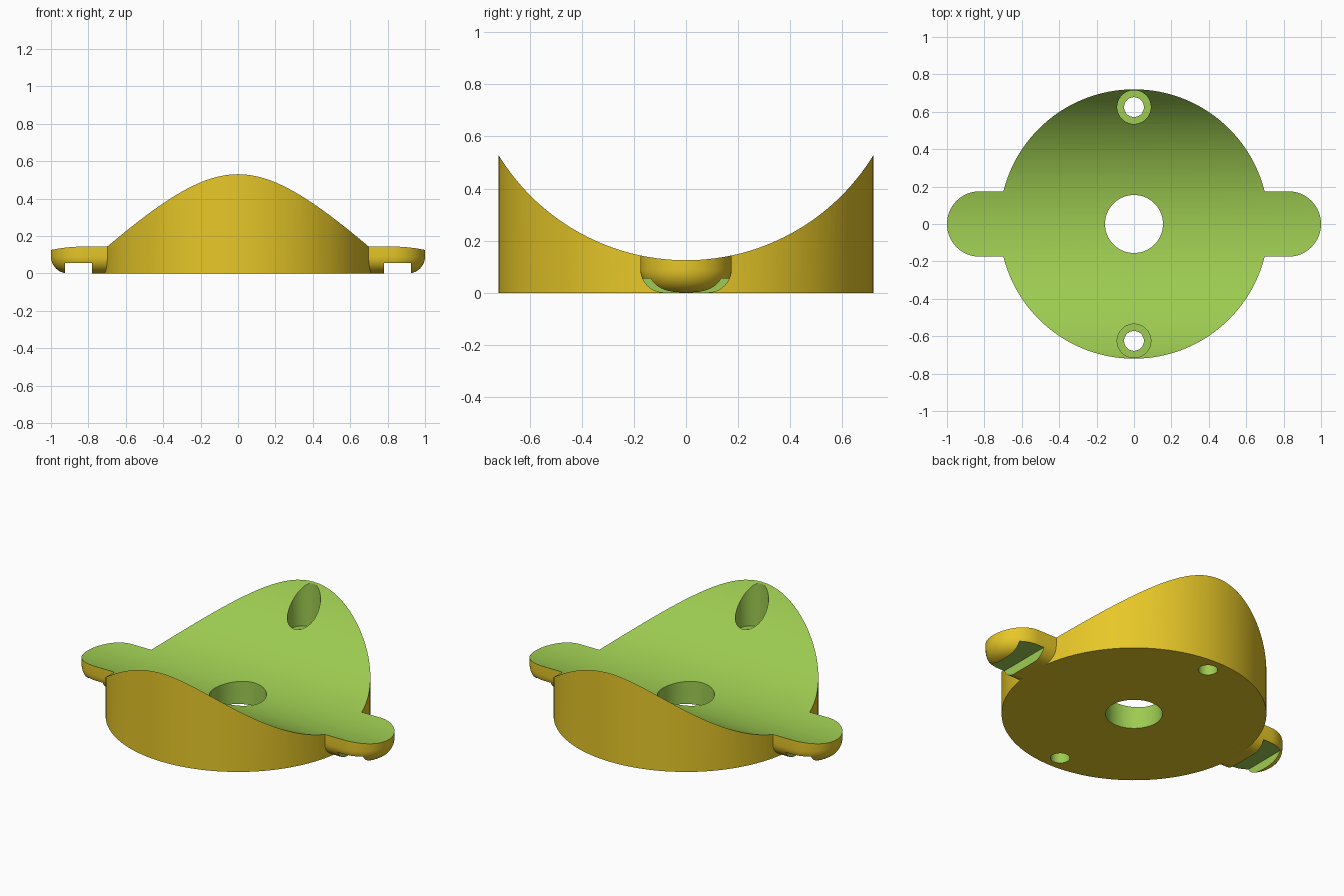
import bpy
import bmesh
import math
from mathutils import Matrix

default = bpy.data.objects.get("Cube")
if default:
    bpy.data.objects.remove(default, do_unlink=True)


def material(name, colour):
    mat = bpy.data.materials.new(name)
    mat.use_nodes = True
    mat.diffuse_color = colour
    mat.node_tree.nodes["Principled BSDF"].inputs["Base Color"].default_value = colour
    return mat


OUTER, CUT = 0, 1
MATERIALS = [material("golden yellow", (0.947, 0.680, 0.025, 1)),
             material("leaf green", (0.337, 0.597, 0.082, 1))]


def add_object(name, bm, slot):
    bmesh.ops.recalc_face_normals(bm, faces=bm.faces)
    for face in bm.faces:
        face.material_index = slot
    mesh = bpy.data.meshes.new(name)
    bm.to_mesh(mesh)
    bm.free()
    for mat in MATERIALS:
        mesh.materials.append(mat)
    obj = bpy.data.objects.new(name, mesh)
    bpy.context.collection.objects.link(obj)
    return obj


def cylinder(name, radius, low, high, x=0, y=0, sides=96, slot=CUT):
    bm = bmesh.new()
    bmesh.ops.create_cone(bm, cap_ends=True, segments=sides, radius1=radius,
                          radius2=radius, depth=high - low,
                          matrix=Matrix.Translation((x, y, (low + high) / 2)))
    return add_object(name, bm, slot)


def ear(name, side):
    """Round-ended tab with a filleted underside, lofted from stacked outlines."""
    half, fillet, centre, steps, rounds = 0.175, 0.09, 0.825, 32, 10
    layers = []
    for i in range(rounds + 1):
        a = math.pi / 2 * i / rounds
        layers.append((half - fillet * (1 - math.sin(a)), fillet * (1 - math.cos(a))))
    layers.append((half, 0.3))
    bm = bmesh.new()
    rings = []
    for r, z in layers:
        outline = [(0.5, -r)]
        for k in range(steps + 1):
            a = math.pi * (k / steps - 0.5)
            outline.append((centre + r * math.cos(a), r * math.sin(a)))
        outline.append((0.5, r))
        rings.append([bm.verts.new((side * x, y, z)) for x, y in outline])
    for low, high in zip(rings, rings[1:]):
        for k in range(len(low)):
            n = (k + 1) % len(low)
            bm.faces.new((low[k], low[n], high[n], high[k]))
    bm.faces.new(rings[0])
    bm.faces.new(rings[-1])
    return add_object(name, bm, OUTER)


def combine(body, tool, operation):
    mod = body.modifiers.new(tool.name, 'BOOLEAN')
    mod.operation = operation
    mod.solver = 'EXACT'
    mod.object = tool
    bpy.context.view_layer.objects.active = body
    bpy.ops.object.modifier_apply(modifier=mod.name)
    bpy.data.objects.remove(tool, do_unlink=True)


# Round base with two side ears
body = cylinder("saddle_mount", 0.72, 0, 0.6, sides=128, slot=OUTER)
for side, label in ((1, "left"), (-1, "right")):
    combine(body, ear(label + "_ear", side), 'UNION')

# Curved saddle across the top
saddle = bmesh.new()
bmesh.ops.create_cone(saddle, cap_ends=True, segments=192, radius1=0.8425,
                      radius2=0.8425, depth=3,
                      matrix=Matrix.Translation((0, 0, 0.9675))
                      @ Matrix.Rotation(math.pi / 2, 4, 'Y'))
combine(body, add_object("saddle_cutter", saddle, CUT), 'DIFFERENCE')

# Central bore
combine(body, cylinder("bore_cutter", 0.155, -0.2, 1), 'DIFFERENCE')

# Screw holes with counterbores
for y in (-0.625, 0.625):
    combine(body, cylinder("screw_cutter", 0.053, -0.2, 1, y=y, sides=48), 'DIFFERENCE')
    combine(body, cylinder("counterbore_cutter", 0.09, 0.26, 1, y=y, sides=64), 'DIFFERENCE')

# Slots under the ears
for side in (1, -1):
    slot = bmesh.new()
    bmesh.ops.create_cube(slot, size=1,
                          matrix=Matrix.Translation((side * 0.8525, 0, -0.0225))
                          @ Matrix.Diagonal((0.145, 0.6, 0.155, 1)))
    combine(body, add_object("slot_cutter", slot, CUT), 'DIFFERENCE')

# Smooth curved walls, crisp edges
bpy.ops.object.select_all(action='DESELECT')
body.select_set(True)
bpy.context.view_layer.objects.active = body
bpy.ops.object.shade_smooth_by_angle(angle=math.radians(30))
